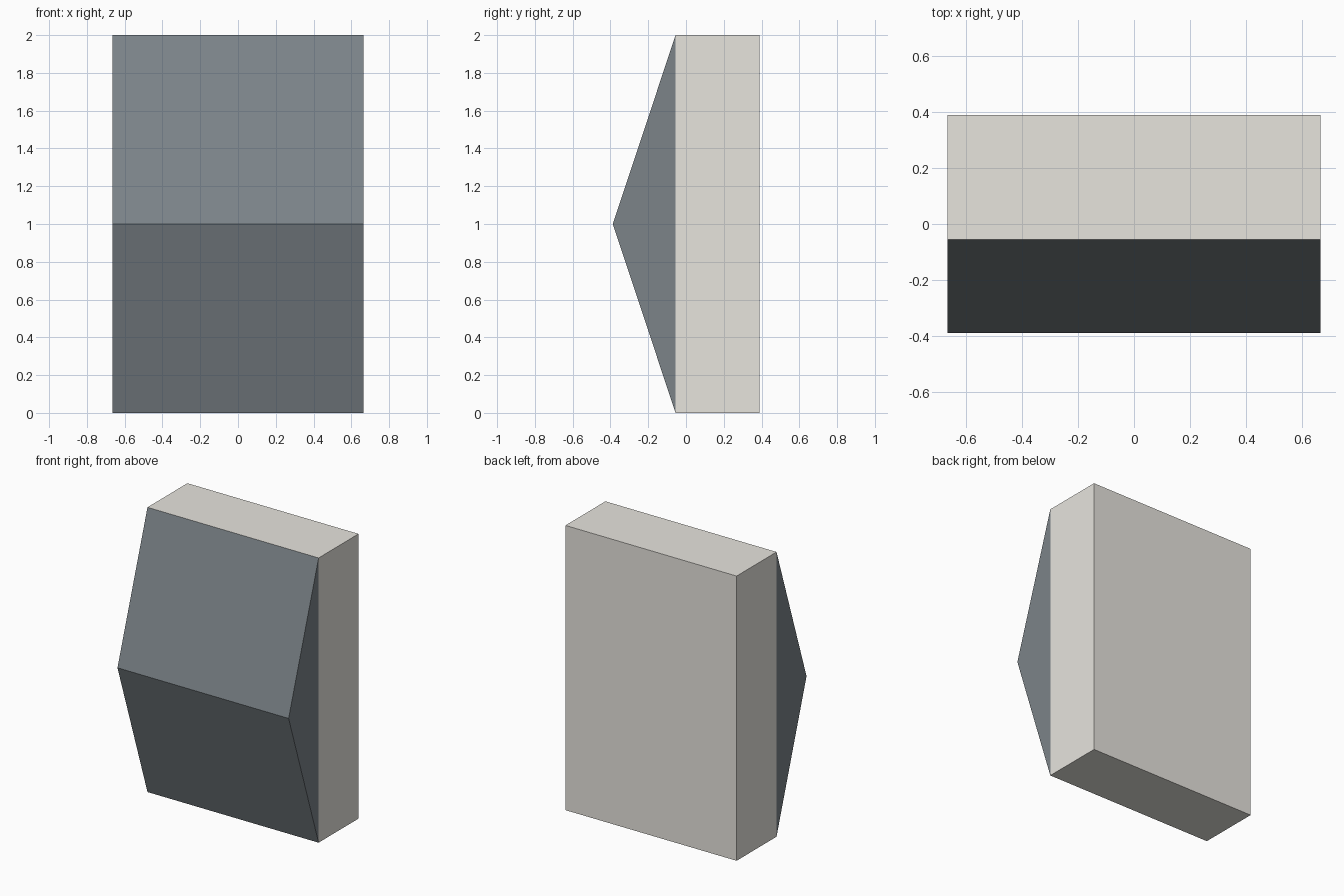
import bpy, bmesh

if "Cube" in bpy.data.objects:
    bpy.data.objects.remove(bpy.data.objects["Cube"])

HALF_W, HEIGHT = 0.665, 2.0
FRONT, JOINT, BACK = -0.388, -0.055, 0.388


def material(name, rgb):
    mat = bpy.data.materials.new(name)
    mat.diffuse_color = (*rgb, 1)
    mat.use_nodes = True
    mat.node_tree.nodes["Principled BSDF"].inputs["Base Color"].default_value = mat.diffuse_color
    return mat


def prism(name, profile, mat):
    """Extrude a closed (y, z) profile across the full width along x."""
    bm = bmesh.new()
    face = bm.faces.new([bm.verts.new((-HALF_W, y, z)) for y, z in profile])
    ext = bmesh.ops.extrude_face_region(bm, geom=[face])
    verts = [g for g in ext["geom"] if isinstance(g, bmesh.types.BMVert)]
    bmesh.ops.translate(bm, verts=verts, vec=(2 * HALF_W, 0, 0))
    bmesh.ops.recalc_face_normals(bm, faces=bm.faces)
    mesh = bpy.data.meshes.new(name)
    bm.to_mesh(mesh)
    bm.free()
    mesh.materials.append(mat)
    obj = bpy.data.objects.new(name, mesh)
    bpy.context.collection.objects.link(obj)
    return obj


# Pale rear slab
prism("back_slab", [(JOINT, 0), (BACK, 0), (BACK, HEIGHT), (JOINT, HEIGHT)],
      material("pale_stone", (0.8, 0.78, 0.73)))

# Dark wedge projecting from the front, ridge at mid height
prism("front_wedge", [(JOINT, 0), (JOINT, HEIGHT), (FRONT, HEIGHT / 2)],
      material("slate", (0.2, 0.23, 0.25)))
